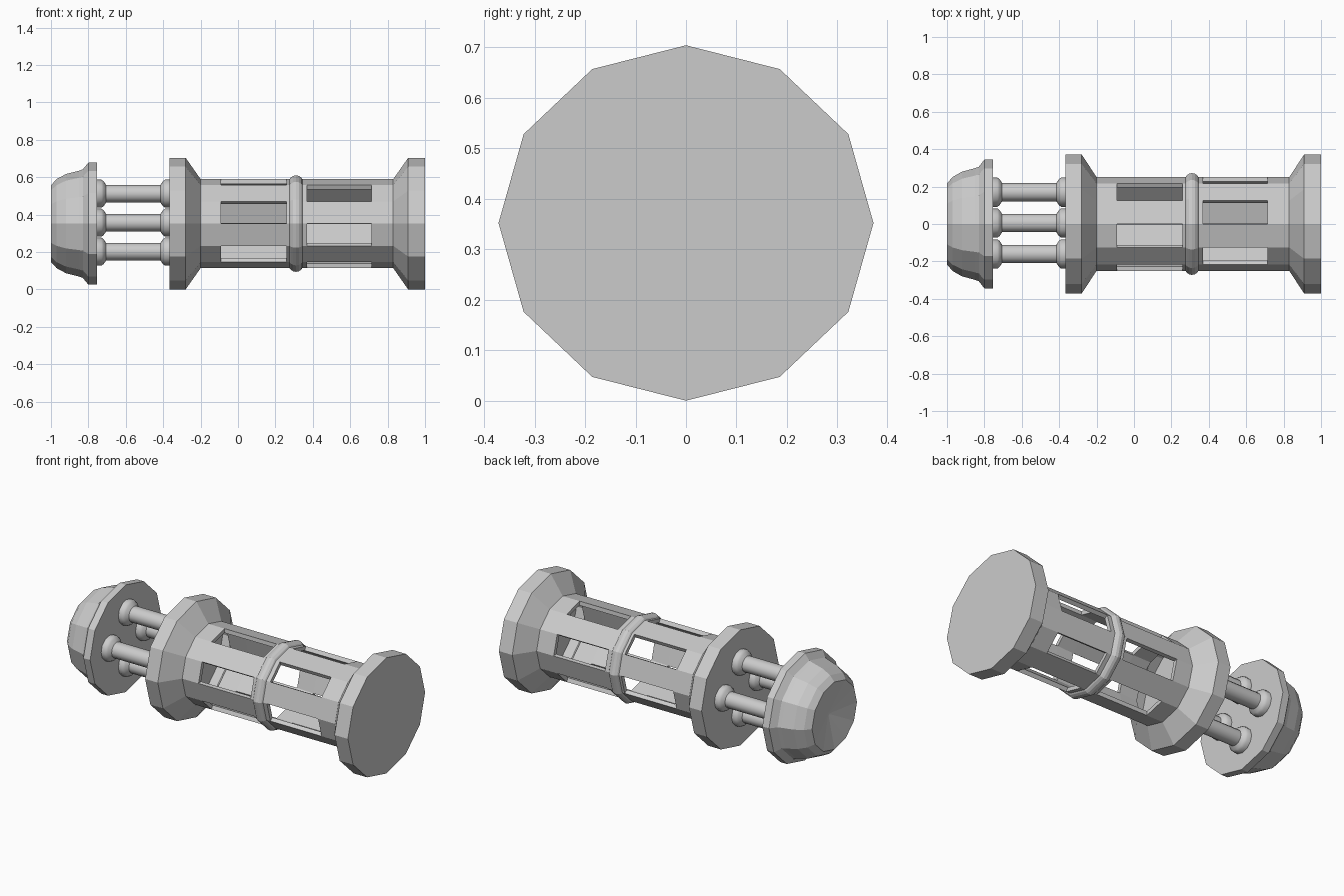
import bpy, bmesh
from math import sin, cos, pi, radians

if "Cube" in bpy.data.objects:
    bpy.data.objects.remove(bpy.data.objects["Cube"])

CZ = 0.352      # height of the long axis
SY = 1.055      # body is slightly wider in y than in z


def lathe(name, profile, sides=12, cy=0.0, cz=CZ, sy=SY, skip=None, smooth=None):
    """Revolve (x, radius) points about an x-directed axis; skip(i, k) leaves a face open."""
    bm = bmesh.new()
    rings = []
    for x, r in profile:
        rings.append([bm.verts.new((x, cy + sy * r * cos(2 * pi * k / sides),
                                    cz + r * sin(2 * pi * k / sides))) for k in range(sides)])
    for i in range(len(rings) - 1):
        for k in range(sides):
            if skip and skip(i, k):
                continue
            n = (k + 1) % sides
            bm.faces.new((rings[i][k], rings[i][n], rings[i + 1][n], rings[i + 1][k]))
    bm.faces.new(rings[0])
    bm.faces.new(rings[-1])
    bmesh.ops.recalc_face_normals(bm, faces=bm.faces)
    mesh = bpy.data.meshes.new(name)
    bm.to_mesh(mesh)
    bm.free()
    obj = bpy.data.objects.new(name, mesh)
    bpy.context.collection.objects.link(obj)
    if smooth:
        bpy.ops.object.select_all(action='DESELECT')
        obj.select_set(True)
        bpy.context.view_layer.objects.active = obj
        bpy.ops.object.shade_smooth_by_angle(angle=radians(smooth))
    return obj


# Flanged barrel with two rows of alternating slots
barrel_profile = [(-0.365, 0.352), (-0.28, 0.352), (-0.20, 0.238), (-0.09, 0.238),
                  (0.26, 0.238), (0.37, 0.238), (0.715, 0.238), (0.83, 0.238),
                  (0.91, 0.352), (1.0, 0.352)]
FIRST_ROW, SECOND_ROW = 3, 5


def is_slot(i, k):
    return (i == FIRST_ROW and k % 2 == 1) or (i == SECOND_ROW and k % 2 == 0)


barrel = lathe("slotted_barrel", barrel_profile, skip=is_slot)
wall = barrel.modifiers.new("wall", 'SOLIDIFY')
wall.thickness = 0.025
wall.offset = -1

# Rounded band between the slot rows
band = [(0.31 - 0.04 * cos(a), 0.218 + 0.04 * sin(a))
        for a in [pi * j / 8 for j in range(9)]]
bm = bmesh.new()
loops = [[bm.verts.new((x, SY * r * cos(pi * k / 6), CZ + r * sin(pi * k / 6)))
          for k in range(12)] for x, r in band]
for j in range(len(loops)):
    a, b = loops[j], loops[(j + 1) % len(loops)]
    for k in range(12):
        n = (k + 1) % 12
        bm.faces.new((a[k], a[n], b[n], b[k]))
bmesh.ops.recalc_face_normals(bm, faces=bm.faces)
band_mesh = bpy.data.meshes.new("middle_band")
bm.to_mesh(band_mesh)
bm.free()
bpy.context.collection.objects.link(bpy.data.objects.new("middle_band", band_mesh))

# Domed end cap with a shallow dished tip
lathe("end_cap", [(-0.96, 0.01), (-1.0, 0.205), (-0.97, 0.238), (-0.92, 0.265),
                  (-0.85, 0.283), (-0.83, 0.29), (-0.80, 0.326), (-0.755, 0.326)])

# Four connecting rods with flared feet, set in a diamond
half = [(-0.765, 0.075), (-0.73, 0.075), (-0.718, 0.066), (-0.705, 0.047)]
rod_profile = half + [(-1.12 - x, r) for x, r in reversed(half)]
for n in range(4):
    a = n * pi / 2
    lathe(f"rod_{n + 1}", rod_profile, sides=12, cy=0.165 * cos(a) + 0.005,
          cz=CZ + 0.005 + 0.155 * sin(a), sy=1.04, smooth=40)
